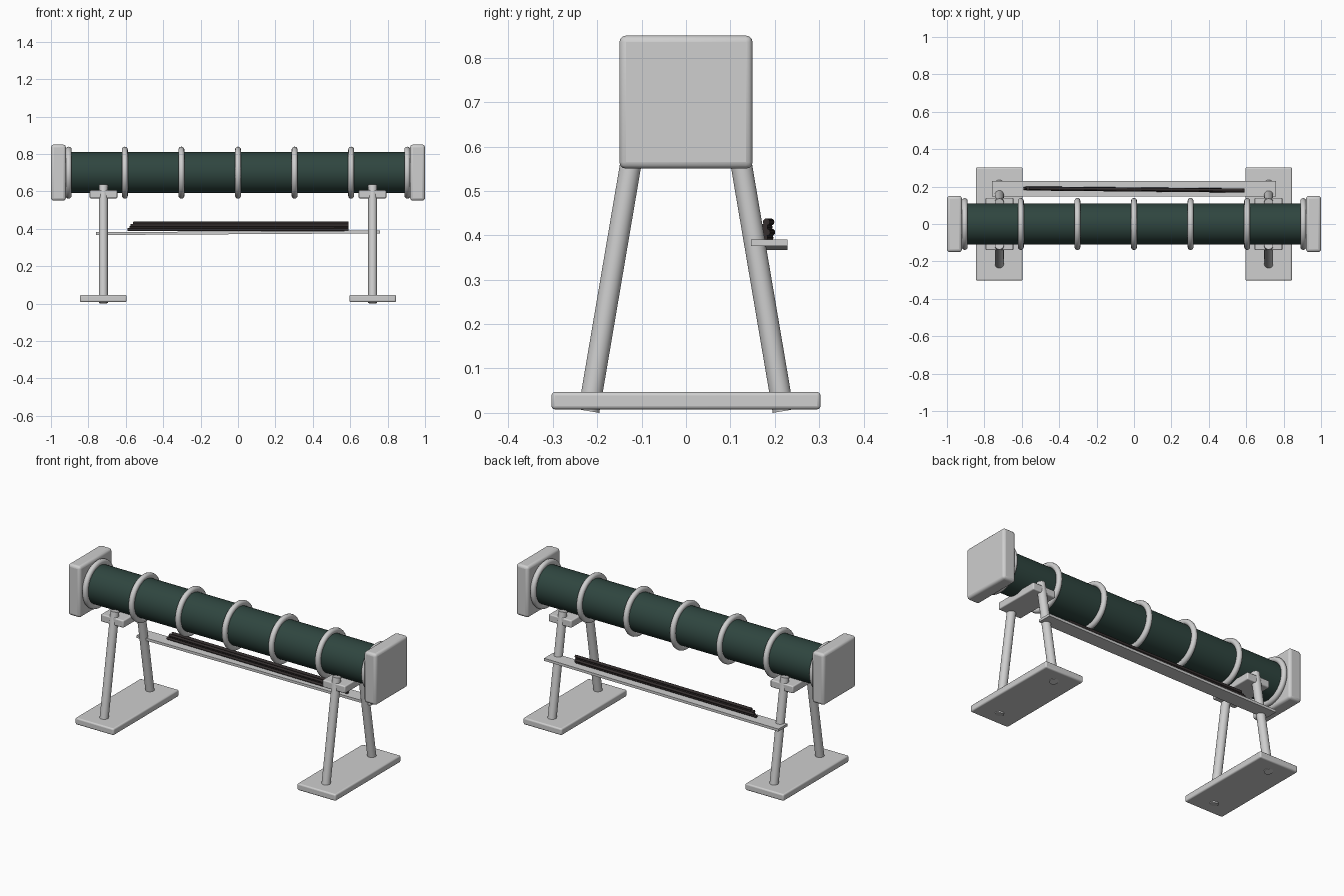
import bpy, math
from mathutils import Vector

if "Cube" in bpy.data.objects:
    bpy.data.objects.remove(bpy.data.objects["Cube"])


def material(name, rgb):
    m = bpy.data.materials.new(name)
    m.diffuse_color = (*rgb, 1)
    m.use_nodes = True
    m.node_tree.nodes["Principled BSDF"].inputs["Base Color"].default_value = m.diffuse_color
    return m


GREY = material("light grey", (0.62, 0.62, 0.62))
GREEN = material("dark green", (0.028, 0.06, 0.05))
DARK = material("dark brown", (0.035, 0.028, 0.028))


def finish(ob, name, mat):
    ob.name = name
    ob.data.materials.append(mat)
    bpy.ops.object.shade_smooth_by_angle(angle=math.radians(40))
    return ob


def box(name, lo, hi, mat, bevel=0.0, rot=(0, 0, 0)):
    lo, hi = Vector(lo), Vector(hi)
    bpy.ops.mesh.primitive_cube_add(size=1, location=(lo + hi) / 2)
    ob = bpy.context.object
    ob.scale = hi - lo
    bpy.ops.object.transform_apply(location=False, rotation=False, scale=True)
    ob.rotation_euler = rot
    if bevel:
        b = ob.modifiers.new("round edges", 'BEVEL')
        b.width = bevel
        b.segments = 3
    return finish(ob, name, mat)


def rod(name, a, b, radius, mat, sides=32):
    a, b = Vector(a), Vector(b)
    bpy.ops.mesh.primitive_cylinder_add(vertices=sides, radius=radius, depth=(b - a).length,
                                        location=(a + b) / 2)
    ob = bpy.context.object
    ob.rotation_euler = (b - a).to_track_quat('Z', 'Y').to_euler()
    return finish(ob, name, mat)


# main tube
rod("tube", (-0.94, 0, 0.70), (0.94, 0, 0.70), 0.11, GREEN, 48)

# rings around the tube
for x in (-0.905, -0.605, -0.3025, 0, 0.3025, 0.605, 0.905):
    bpy.ops.mesh.primitive_torus_add(major_radius=0.123, minor_radius=0.016, major_segments=48,
                                     minor_segments=12, location=(x, 0, 0.70),
                                     rotation=(0, math.pi / 2, 0))
    finish(bpy.context.object, "ring", GREY)

for s, side in ((-1, "left"), (1, "right")):
    # square end cap
    x0, x1 = sorted((s * 0.92, s * 1.0))
    box(side + "_end_cap", (x0, -0.15, 0.55), (x1, 0.15, 0.85), GREY, 0.015)
    # foot plate and saddle under the tube
    x0, x1 = sorted((s * 0.595, s * 0.845))
    box(side + "_foot", (x0, -0.303, 0.008), (x1, 0.303, 0.047), GREY, 0.008)
    x0, x1 = sorted((s * 0.645, s * 0.793))
    box(side + "_saddle", (x0, -0.14, 0.563), (x1, 0.14, 0.606), GREY, 0.006)
    # splayed legs
    for f, end in ((-1, "front"), (1, "back")):
        rod(f"{side}_{end}_leg", (s * 0.72, f * 0.219, 0.004), (s * 0.72, f * 0.112, 0.634),
            0.024, GREY)

# slightly tilted shelf behind the tube
box("shelf", (-0.76, 0.146, 0.371), (0.76, 0.229, 0.386), GREY, 0, (0, -0.006, 0))

# thin rods stacked on the shelf
for xa, ya, yb, z in ((-0.59, 0.189, 0.176, 0.395), (-0.58, 0.193, 0.182, 0.407),
                      (-0.575, 0.187, 0.176, 0.418), (-0.56, 0.191, 0.181, 0.430)):
    rod("thin_rod", (xa, ya, z), (0.59, yb, z), 0.008, DARK, 12)
